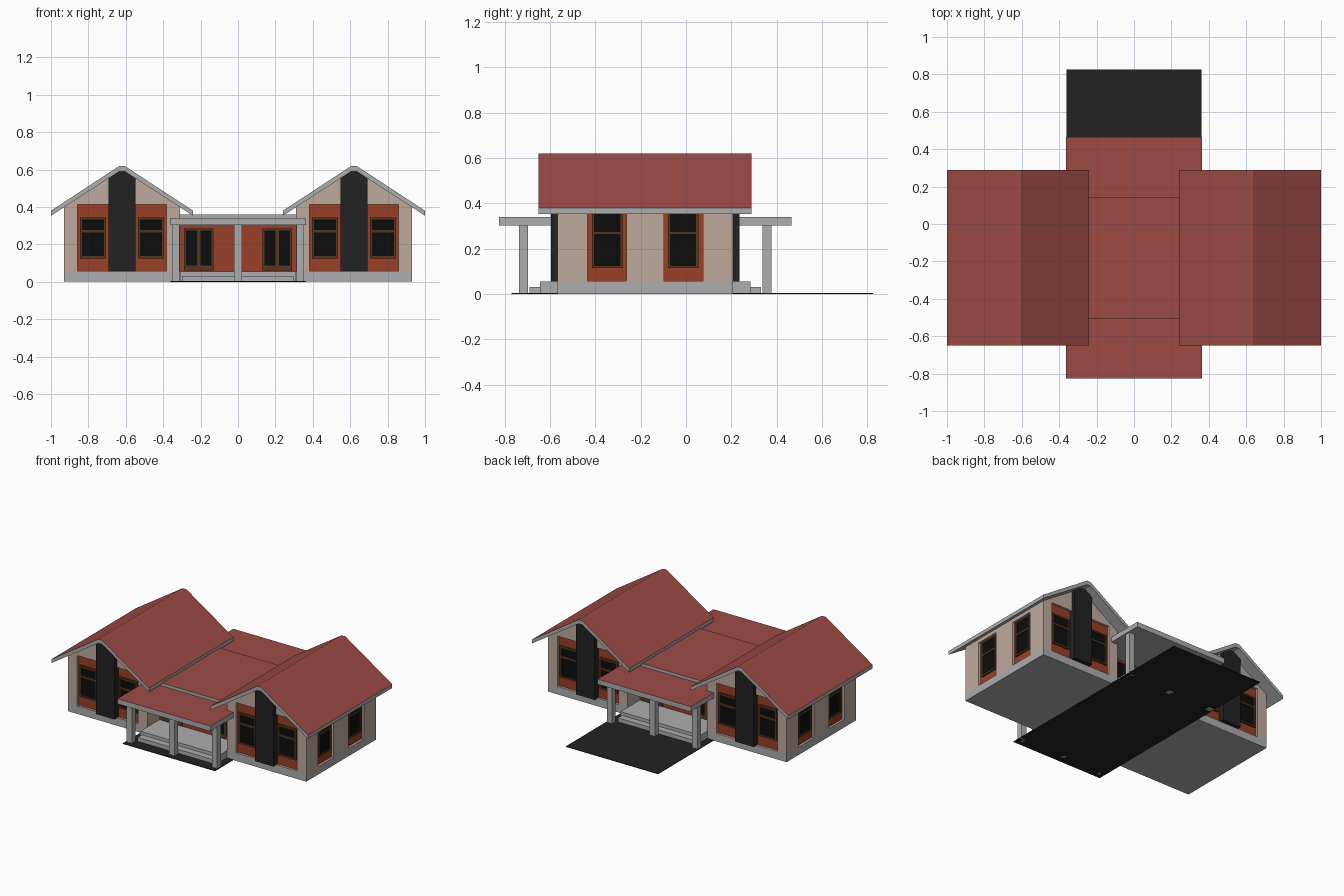
import bpy, bmesh

if "Cube" in bpy.data.objects:
    bpy.data.objects.remove(bpy.data.objects["Cube"])

CY = -0.18            # the house is symmetric front/back about this y


def material(name, r, g, b):
    m = bpy.data.materials.new(name)
    m.diffuse_color = (r, g, b, 1)
    m.use_nodes = True
    m.node_tree.nodes["Principled BSDF"].inputs["Base Color"].default_value = m.diffuse_color
    return m


ROOF = material("roof_red", 0.34, 0.07, 0.06)
WALL = material("plaster", 0.52, 0.40, 0.34)
PANEL = material("rust_panel", 0.32, 0.05, 0.02)
WOOD = material("brown_frame", 0.09, 0.04, 0.014)
BLACK = material("black_stone", 0.016, 0.016, 0.016)
GLASS = material("dark_glass", 0.004, 0.004, 0.004)
GREY = material("grey_trim", 0.42, 0.42, 0.42)


def finish(name, bm, mat, mirror="", red_top=False, y=CY):
    """Make an object, optionally mirrored about x = 0 and the house middle."""
    bmesh.ops.recalc_face_normals(bm, faces=bm.faces)
    me = bpy.data.meshes.new(name)
    if mat:
        me.materials.append(mat)
    if red_top:
        me.materials.append(ROOF)
        for f in bm.faces:
            if f.normal.z > 0.5:
                f.material_index = 1
    bm.to_mesh(me)
    bm.free()
    ob = bpy.data.objects.new(name, me)
    ob.location.y = y
    bpy.context.collection.objects.link(ob)
    if mirror:
        add_mirror(ob, mirror)
    return ob


def add_mirror(ob, axes):
    mod = ob.modifiers.new("Mirror", 'MIRROR')
    mod.use_axis = ("x" in axes, "y" in axes, False)
    mod.use_mirror_merge = False


def boxes(name, items, mat, mirror="", **kw):
    """One object from boxes given as (x0, x1, y0, y1, z0, z1)."""
    bm = bmesh.new()
    for x0, x1, y0, y1, z0, z1 in items:
        for v in bmesh.ops.create_cube(bm, size=1)["verts"]:
            v.co = (x1 if v.co.x > 0 else x0,
                    y1 if v.co.y > 0 else y0,
                    z1 if v.co.z > 0 else z0)
    return finish(name, bm, mat, mirror, **kw)


def prism(name, profile, y0, y1, mat, mirror="", **kw):
    """Extrude an (x, z) profile along y."""
    bm = bmesh.new()
    face = bm.faces.new([bm.verts.new((x, y0, z)) for x, z in profile])
    ext = bmesh.ops.extrude_face_region(bm, geom=[face])["geom"]
    for v in ext:
        if isinstance(v, bmesh.types.BMVert):
            v.co.y = y1
    return finish(name, bm, mat, mirror, **kw)


def on_wall(side, u0, u1, d0, d1, z0, z1, face):
    """Box on the front (u = x) or side (u = y) wall; d is depth inwards."""
    if side:
        return (face - d1, face - d0, u0, u1, z0, z1)
    return (u0, u1, -face + d0, -face + d1, z0, z1)


def window(name, side, u0, u1, z0, z1, face, depth, bar_z=None, mullion=False, sill=0.012):
    t, d0, d1 = 0.012, depth - 0.010, depth + 0.004
    bars = [(u0, u0 + t, z0, z1), (u1 - t, u1, z0, z1),
            (u0 + t, u1 - t, z0, z0 + sill), (u0 + t, u1 - t, z1 - t, z1)]
    if bar_z:
        bars.append((u0 + t, u1 - t, bar_z - 0.007, bar_z + 0.007))
    if mullion:
        m = (u0 + u1) / 2
        bars.append((m - 0.01, m + 0.01, z0 + sill, z1 - t))
    boxes(name + "_frame", [on_wall(side, a, b, d0, d1, c, d, face) for a, b, c, d in bars],
          WOOD, "xy")
    boxes(name + "_glass", [on_wall(side, u0 + 0.005, u1 - 0.005, depth - 0.003, depth + 0.003,
                                    z0 + 0.005, z1 - 0.005, face)], GLASS, "xy")


# --- gabled wings -------------------------------------------------------
RX, FX, FY, BASE = 0.62, 0.93, 0.387, 0.055     # ridge x, outer wall x, wall y, plinth top


def under(dx):
    """Height of the roof underside at a distance from the ridge."""
    return 0.590 - 0.65 * max(0, abs(dx) - 0.015)


roof = [(-0.38, 0.353), (-0.015, 0.590), (0.015, 0.590), (0.38, 0.353),
        (0.38, 0.380), (0.015, 0.619), (-0.015, 0.619), (-0.38, 0.380)]
prism("wing_roof", [(RX + x, z) for x, z in roof], -0.47, 0.47, GREY, "x", red_top=True)
boxes("wing_plinth", [(0.31, FX, -FY, FY, 0.001, BASE)], GREY, "x")

wall = prism("wing_walls", [(0.31, BASE), (FX, BASE), (FX, under(0.31)), (RX + 0.015, 0.592),
                            (RX - 0.015, 0.592), (0.31, under(0.31))], -FY, FY, WALL)

# recesses for the rust coloured panels
front_rec = (0.383, 0.857, BASE + 0.002, 0.412)
side_rec = (-0.255, -0.083, BASE + 0.002, 0.372)
cuts = []
for s in (1, -1):
    cuts.append((front_rec[0], front_rec[1], *sorted((s * (FY - 0.02), s * (FY + 0.05))), *front_rec[2:]))
    cuts.append((FX - 0.02, FX + 0.05, *sorted((s * 0.255, s * 0.083)), *side_rec[2:]))
cutter = boxes("recess_cutter", cuts, None)
cutter.hide_render = True
cutter.display_type = 'WIRE'
cutter.hide_set(True)
cut = wall.modifiers.new("Recess", 'BOOLEAN')
cut.object = cutter
cut.solver = 'EXACT'
add_mirror(wall, "x")

boxes("front_panel", [on_wall(False, *front_rec[:2], 0.016, 0.03, *front_rec[2:], FY)], PANEL, "xy")
boxes("side_panel", [on_wall(True, *side_rec[:2], 0.016, 0.03, *side_rec[2:], FX)], PANEL, "xy")
for label, a, b in (("inner", RX - 0.225, RX - 0.085), ("outer", RX + 0.085, RX + 0.225)):
    window(label + "_front_window", False, a, b, 0.125, 0.345, FY, 0.016, 0.27)
window("side_window", True, -0.235, -0.100, 0.115, 0.365, FX, 0.016, 0.27)

# tall black pilaster up to each gable peak
prism("gable_pilaster", [(RX - 0.072, BASE), (RX + 0.072, BASE), (RX + 0.072, under(0.072)),
                         (RX + 0.015, 0.591), (RX - 0.015, 0.591), (RX - 0.072, under(0.072))],
      -0.415, -0.36, BLACK, "xy")

# --- central hall and porches ------------------------------------------
HY = 0.25
boxes("hall_walls", [(-0.312, 0.312, -HY, HY, BASE, 0.342)], PANEL)
boxes("hall_floor", [(-0.311, 0.311, -0.465, 0.465, 0.001, BASE)], GREY)
boxes("porch_step", [(-0.30, 0.30, -0.51, -0.46, 0.001, 0.032)], GREY, "y")
boxes("hall_roof", [(-0.315, 0.315, -0.325, 0.325, 0.338, 0.36)], GREY, red_top=True)
boxes("porch_roof", [(-0.363, 0.363, -0.645, -0.388, 0.303, 0.339),
                     (-0.309, 0.309, -0.388, -0.24, 0.303, 0.339)], GREY, "y", red_top=True)
boxes("porch_posts", [(x - 0.021, x + 0.021, -0.557, -0.517, 0, 0.305)
                      for x in (-0.333, 0, 0.333)], GREY, "y")
window("hall_door", False, 0.13, 0.29, 0.06, 0.285, HY, 0.0, mullion=True, sill=0.028)

# thin black paving under the house middle, running out at the back
boxes("paving", [(-0.36, 0.36, -0.77, 0.825, 0, 0.004)], BLACK, y=0)
